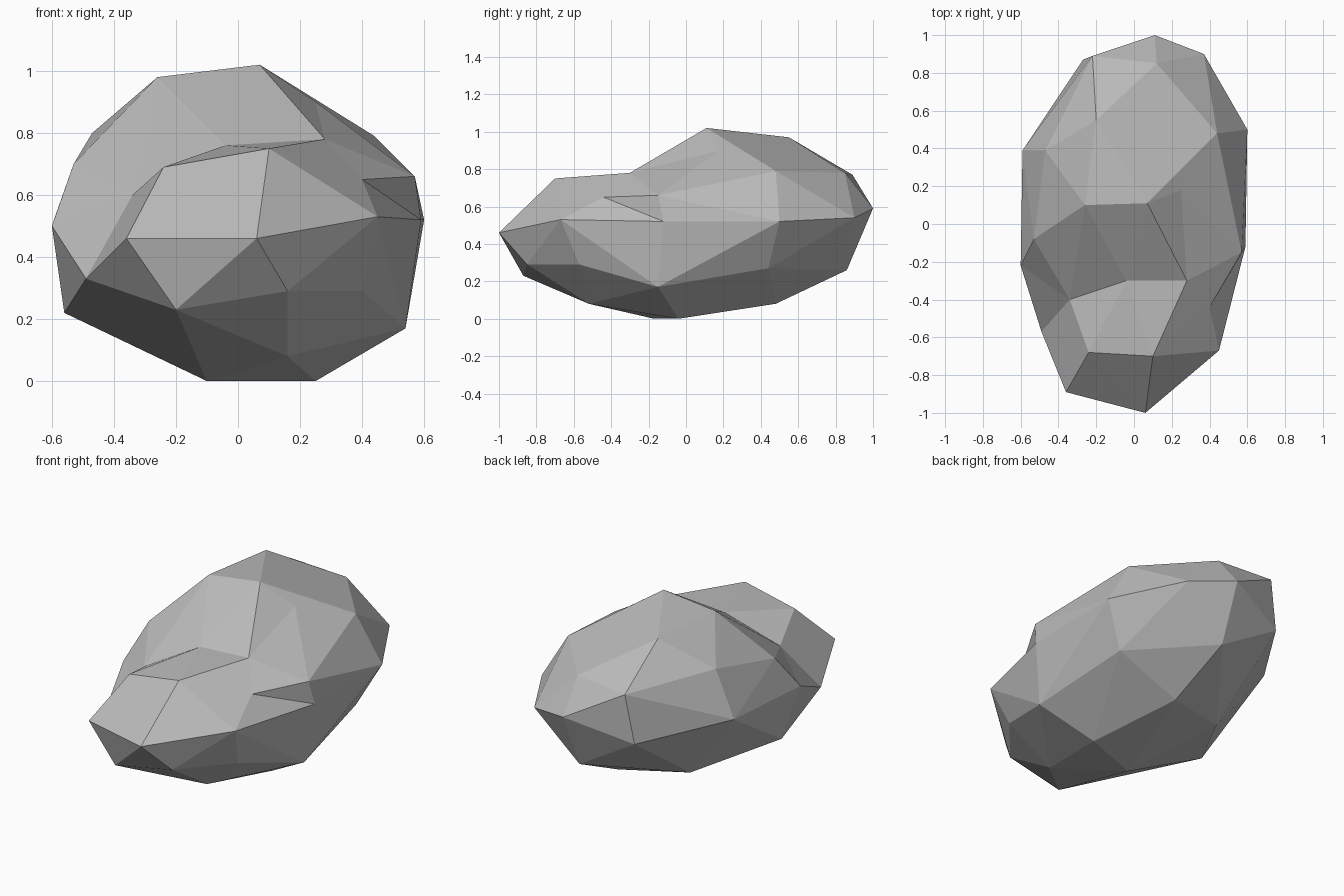
import bpy
import bmesh
from mathutils import Vector

# Remove the default cube only
default_cube = bpy.data.objects.get("Cube")
if default_cube:
    bpy.data.objects.remove(default_cube, do_unlink=True)

# Corner points of the boulder, grouped by region
hollows = [(-.34, -.4, .6), (-.04, -.3, .76), (.28, -.3, .78), (.4, -.44, .65)]
crown = [(-.26, .1, .98), (.07, .11, 1.02), (.25, .18, .9), (-.2, .55, .97),
         (.44, .48, .79), (-.47, .39, .8), (.12, .85, .78), (-.22, .89, .77)]
ledge = [(.1, -.7, .75), (-.24, -.68, .69), (-.53, -.08, .7), (.57, -.15, .66)]
belly = [(.11, 1, .59), (.37, .9, .54), (.6, .5, .52), (.59, -.12, .52),
         (.45, -.67, .53), (.06, -1, .46), (-.36, -.89, .46), (-.6, -.22, .5),
         (-.59, .39, .53), (-.27, .87, .48)]
underside = [(-.49, -.57, .33), (-.2, -.87, .23), (.16, -.85, .29),
             (.4, -.57, .29), (.54, -.15, .17), (.47, .44, .27), (.1, .86, .26),
             (-.56, -.1, .22), (-.28, .36, .12), (.11, .48, .08),
             (.16, -.52, .08), (.25, -.04, 0), (-.1, -.17, 0)]
corners = [Vector(p) for p in hollows + crown + ledge + belly + underside]


def on_unit_ball(point):
    """Project a corner onto a unit ball around the middle of the boulder."""
    middle = Vector((0, 0, .47))
    offset = point - middle
    return Vector((offset.x / .6, offset.y, offset.z / .53)).normalized()


def crosses(edge):
    """True when the other diagonal of the two triangles can replace the edge."""
    start, end = (v.co for v in edge.verts)
    left, right = (next(v.co for v in face.verts if v not in edge.verts)
                   for face in edge.link_faces)
    normal = (edge.link_faces[0].normal + edge.link_faces[1].normal).normalized()
    diagonal = right - left
    side_start = diagonal.cross(start - left).dot(normal)
    side_end = diagonal.cross(end - left).dot(normal)
    return side_start * side_end < 0 and min(abs(side_start), abs(side_end)) > .01


def smooth_out_valleys(bm, protected):
    """Turn inward creases outward, except around the hollows."""
    for _ in range(100):
        bm.normal_update()
        for edge in bm.edges:
            if protected.intersection(edge.verts) or len(edge.link_faces) != 2:
                continue
            if edge.calc_face_angle_signed() < -.02 and crosses(edge):
                if bmesh.utils.edge_rotate(edge):
                    break
        else:
            return


# Wrap the corners in triangles on a ball, then move them to their places
bm = bmesh.new()
verts = [bm.verts.new(on_unit_ball(corner)) for corner in corners]
bmesh.ops.convex_hull(bm, input=verts)
bmesh.ops.recalc_face_normals(bm, faces=bm.faces[:])
for vert, corner in zip(verts, corners):
    vert.co = corner
smooth_out_valleys(bm, set(verts[:len(hollows)]))
bm.normal_update()

# Flat shaded boulder
mesh = bpy.data.meshes.new("boulder")
bm.to_mesh(mesh)
bm.free()
for polygon in mesh.polygons:
    polygon.use_smooth = False
boulder = bpy.data.objects.new("boulder", mesh)
bpy.context.collection.objects.link(boulder)

# Stone colour
stone = bpy.data.materials.new("grey_stone")
stone.use_nodes = True
colour = (.5, .5, .5, 1)
stone.diffuse_color = colour
stone.node_tree.nodes["Principled BSDF"].inputs["Base Color"].default_value = colour
mesh.materials.append(stone)
